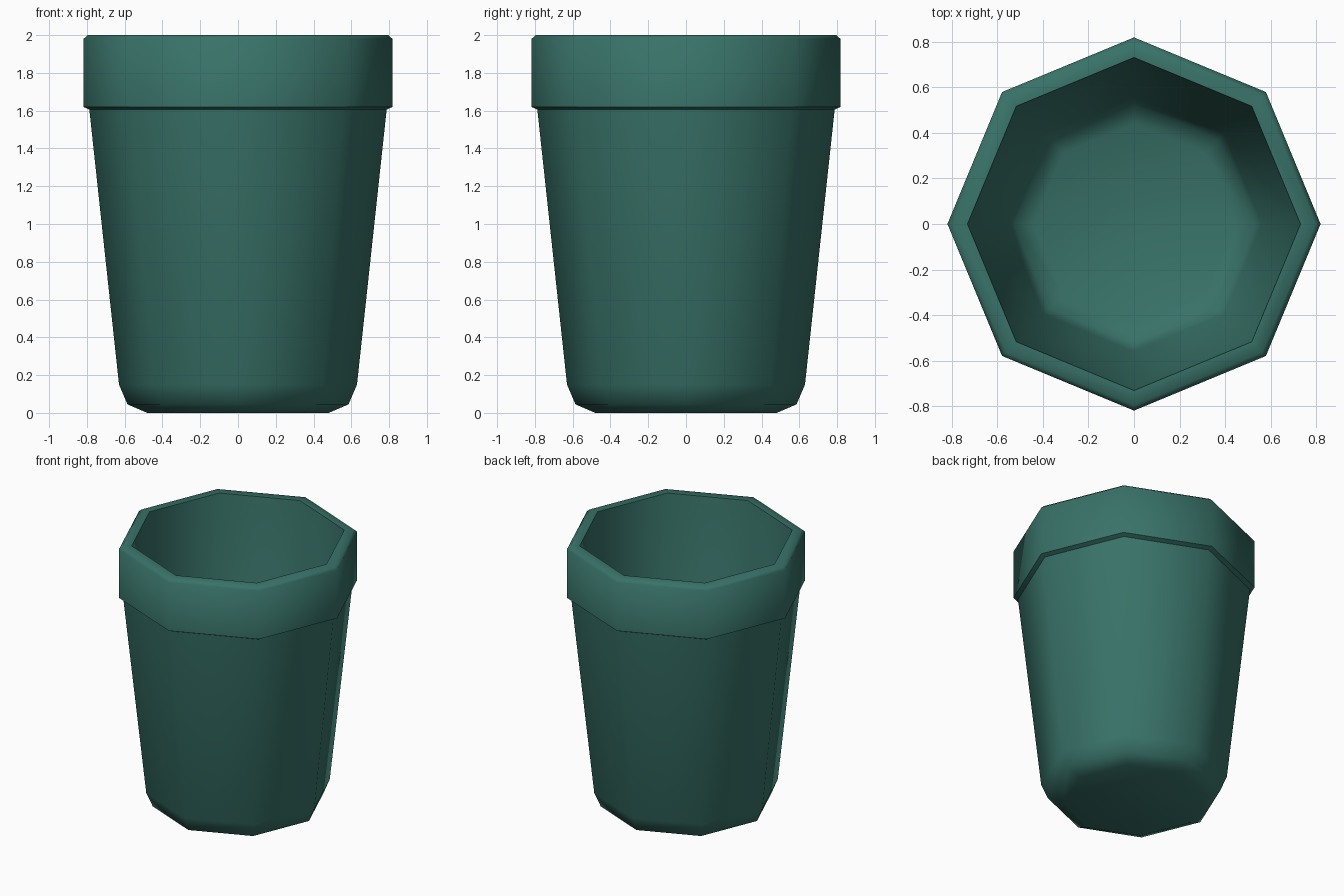
import bpy, bmesh
from math import cos, sin, tau, radians

if "Cube" in bpy.data.objects:
    bpy.data.objects.remove(bpy.data.objects["Cube"])

SIDES = 8

# Profile (radius, height): outer base, up the wall, over the rim, down inside
PROFILE = [
    (0.48, 0.0), (0.585, 0.045), (0.63, 0.15), (0.787, 1.605),
    (0.818, 1.62), (0.818, 1.98), (0.795, 2.0), (0.73, 2.0),
    (0.56, 0.21), (0.525, 0.13), (0.44, 0.09),
]

# Octagonal pot, lathed as one closed shell with a corner on each axis
bm = bmesh.new()
rings = [[bm.verts.new((r * cos(tau * i / SIDES), r * sin(tau * i / SIDES), z))
          for i in range(SIDES)] for r, z in PROFILE]
for low, high in zip(rings, rings[1:]):
    for i in range(SIDES):
        j = (i + 1) % SIDES
        bm.faces.new((low[i], low[j], high[j], high[i]))

# Underside and inner floor
bm.faces.new(rings[0][::-1])
bm.faces.new(rings[-1])
bmesh.ops.recalc_face_normals(bm, faces=bm.faces)

mesh = bpy.data.meshes.new("plant_pot")
bm.to_mesh(mesh)
bm.free()
pot = bpy.data.objects.new("plant_pot", mesh)
bpy.context.collection.objects.link(pot)

# Green finish
mat = bpy.data.materials.new("green_plastic")
mat.diffuse_color = (0.04, 0.17, 0.14, 1)
mat.use_nodes = True
mat.node_tree.nodes["Principled BSDF"].inputs["Base Color"].default_value = mat.diffuse_color
mesh.materials.append(mat)

# Soft shading with crisp rim edges
bpy.context.view_layer.objects.active = pot
pot.select_set(True)
bpy.ops.object.shade_smooth_by_angle(angle=radians(48))
